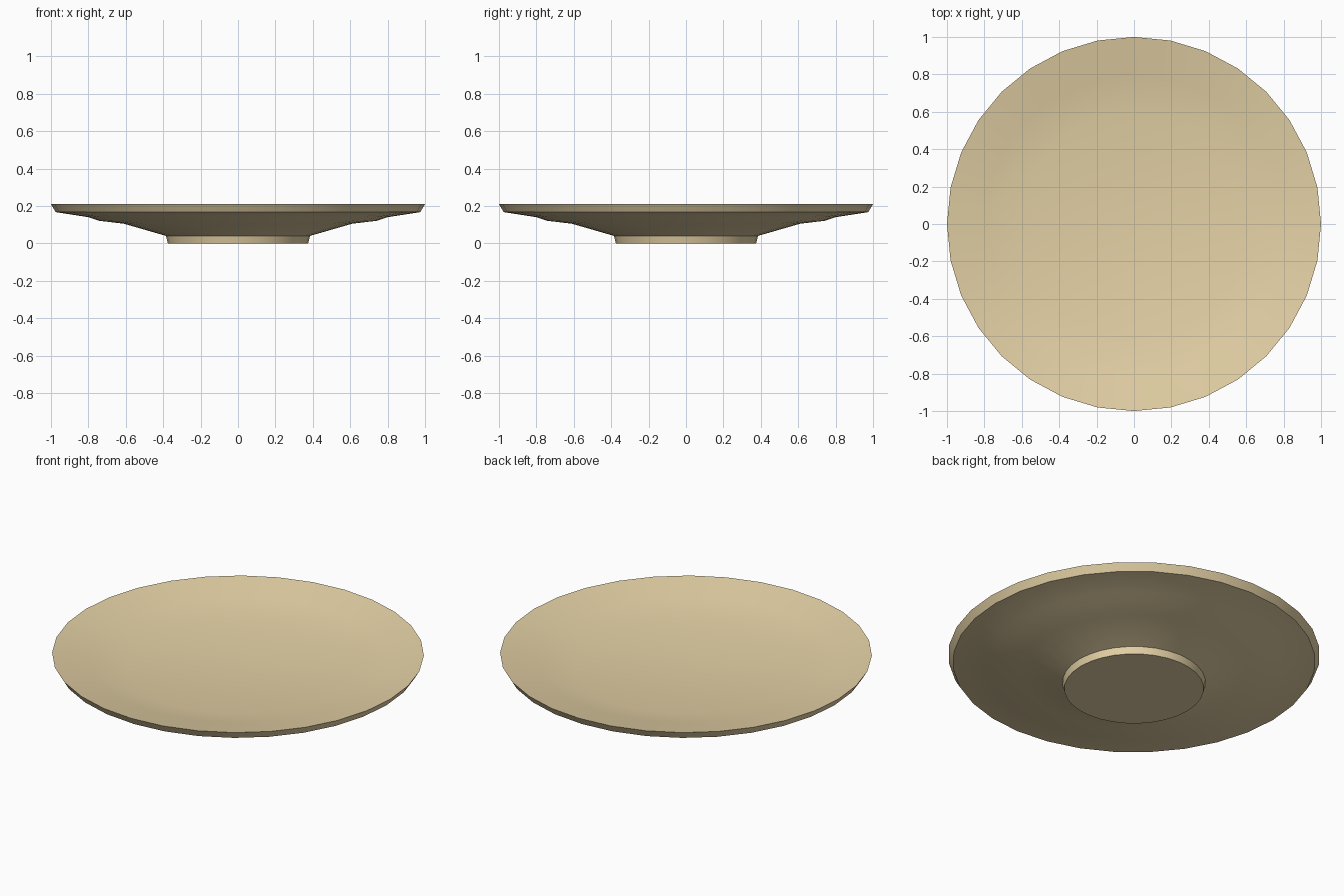
import bpy, bmesh, math

if "Cube" in bpy.data.objects:
    bpy.data.objects.remove(bpy.data.objects["Cube"])

SIDES = 32
# Plate profile (radius, height): foot, underside, rim, then inner well
PROFILE = [(0.375, 0.0), (0.385, 0.04), (0.61, 0.105), (0.745, 0.121),
           (0.80, 0.14), (0.975, 0.167), (1.0, 0.21),
           (0.80, 0.173), (0.605, 0.136)]

bm = bmesh.new()
rings = []
for r, z in PROFILE:
    rings.append([bm.verts.new((r * math.cos(2 * math.pi * i / SIDES),
                                r * math.sin(2 * math.pi * i / SIDES), z))
                  for i in range(SIDES)])

# Walls between neighbouring rings
for a, b in zip(rings, rings[1:]):
    for i in range(SIDES):
        j = (i + 1) % SIDES
        bm.faces.new((a[i], a[j], b[j], b[i]))

# Foot base and well floor
bm.faces.new(rings[0][::-1])
bm.faces.new(rings[-1])
bmesh.ops.recalc_face_normals(bm, faces=bm.faces)

mesh = bpy.data.meshes.new("plate")
bm.to_mesh(mesh)
bm.free()
plate = bpy.data.objects.new("plate", mesh)
bpy.context.collection.objects.link(plate)

# Tan glaze
mat = bpy.data.materials.new("tan_glaze")
mat.diffuse_color = (0.78, 0.64, 0.38, 1)
mat.use_nodes = True
mat.node_tree.nodes["Principled BSDF"].inputs["Base Color"].default_value = mat.diffuse_color
mesh.materials.append(mat)

# Smooth shading with crisp foot and rim edges
bpy.context.view_layer.objects.active = plate
plate.select_set(True)
bpy.ops.object.shade_smooth_by_angle(angle=math.radians(30))
